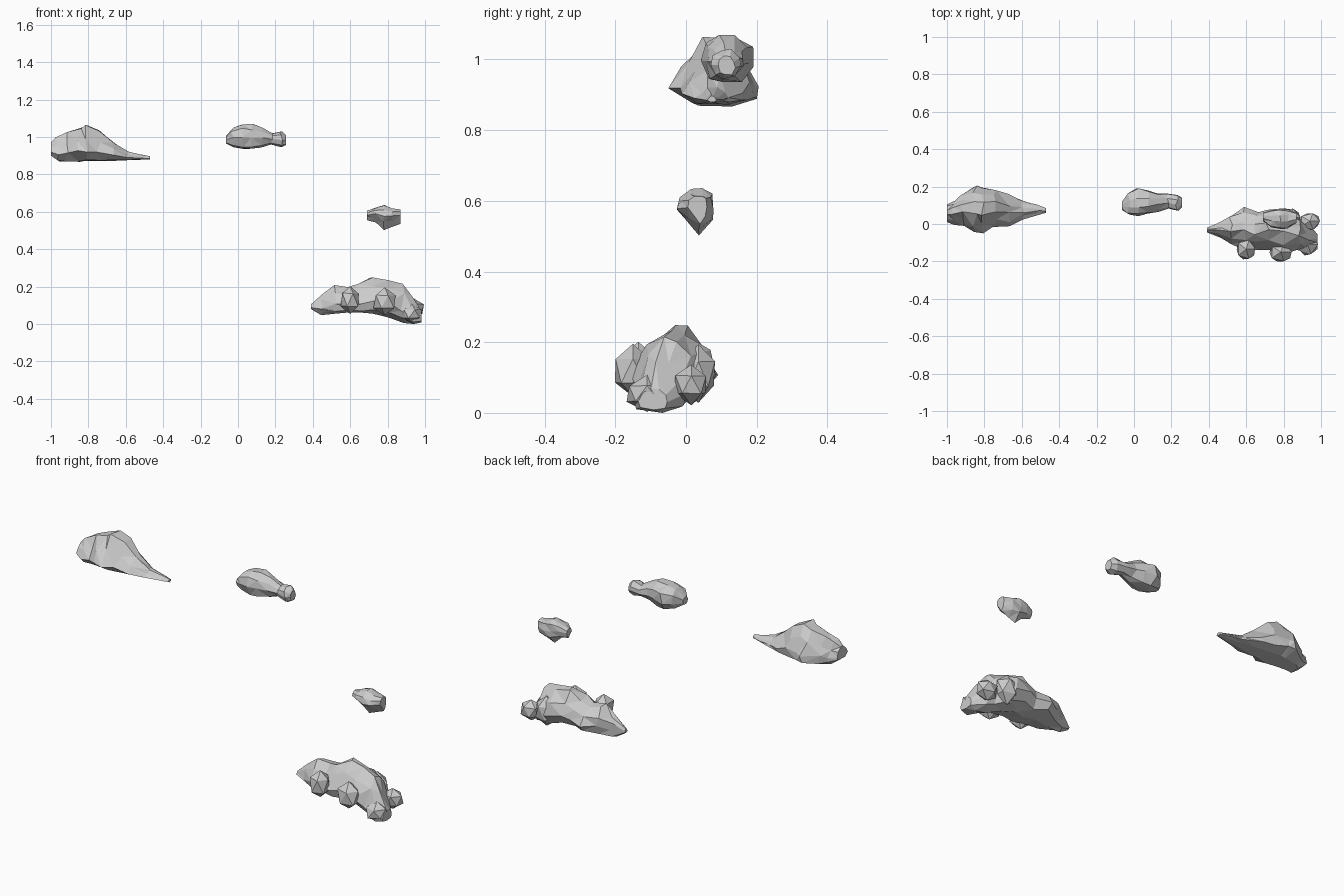
import bpy, bmesh, random
from mathutils import Vector

random.seed(4)


def finish(name, bm):
    bmesh.ops.recalc_face_normals(bm, faces=bm.faces[:])
    mesh = bpy.data.meshes.new(name)
    bm.to_mesh(mesh)
    bm.free()
    ob = bpy.data.objects.new(name, mesh)
    bpy.context.collection.objects.link(ob)
    return ob


def rock(name, stations, section, jitter):
    """Loft a section along x; a station is (x, y_min, y_max, z_min, z_max)."""
    bm = bmesh.new()
    rings = []
    last = len(stations) - 1
    for i, (x, y0, y1, z0, z1) in enumerate(stations):
        ring = []
        for u, v in section:
            jx, ju, jv = (random.uniform(-1, 1) for _ in range(3))
            if i in (0, last):
                jx = 0
            u = min(1, max(0, u + ju * 0.05))
            v = min(1, max(0, v + jv * 0.05))
            ring.append(bm.verts.new((x + jx * jitter, y0 + u * (y1 - y0),
                                      z0 + v * (z1 - z0))))
        rings.append(ring)
    n = len(section)
    for a, b in zip(rings, rings[1:]):
        for k in range(n):
            m = (k + 1) % n
            bm.faces.new((a[k], a[m], b[m], b[k]))
    bm.faces.new(rings[0])
    bm.faces.new(rings[-1])
    bmesh.ops.triangulate(bm, faces=bm.faces[:])
    bmesh.ops.dissolve_limit(bm, angle_limit=0.12, verts=bm.verts[:], edges=bm.edges[:])
    return finish(name, bm)


def lump(center, size):
    bm = bmesh.new()
    bmesh.ops.create_icosphere(bm, subdivisions=1, radius=1)
    for v in bm.verts:
        k = random.uniform(0.92, 1.08)
        v.co = Vector(center) + Vector(c * s * k for c, s in zip(v.co, size))
    return finish("lump", bm)


def fuse(body, lumps):
    for ob in lumps:
        mod = body.modifiers.new("fuse", "BOOLEAN")
        mod.operation = "UNION"
        mod.solver = "EXACT"
        mod.object = ob
        bpy.context.view_layer.objects.active = body
        bpy.ops.object.modifier_apply(modifier=mod.name)
        bpy.data.objects.remove(ob)


# Cross-sections: (across, up) from 0 to 1
peaked = [(0, .3), (.3, 0), (.72, 0), (1, .13), (1, .36), (.87, .66),
          (.68, 1), (.42, 1), (.2, .65)]
round_ = [(0, .5), (.15, .13), (.42, 0), (.75, .05), (1, .38), (.93, .74),
          (.65, 1), (.35, 1), (.1, .8)]
wedge = [(0, .58), (.28, .35), (.6, 0), (.93, .3), (1, .6), (.95, .9),
         (.7, 1), (.36, 1), (.06, .82)]
mound = [(0, .36), (.12, .12), (.5, 0), (.85, .1), (1, .38), (.88, .7),
         (.65, .95), (.45, 1), (.2, .75)]

# Large upper-left rock with a long tapering tail
rock("upper_left_rock", [
    (-1.00, .01, .105, .90, .97), (-.965, -.005, .125, .87, 1.0),
    (-.92, -.01, .155, .87, 1.025), (-.85, -.055, .21, .867, 1.05),
    (-.81, -.05, .195, .867, 1.07), (-.745, -.025, .18, .868, 1.035),
    (-.675, -.02, .16, .872, .97), (-.59, .02, .12, .875, .922),
    (-.52, .045, .105, .878, .905), (-.47, .06, .085, .88, .897)], peaked, .012)

# Middle rock with a narrow neck
rock("middle_rock", [
    (-.065, .075, .12, .965, 1.005), (-.03, .05, .17, .94, 1.05),
    (.02, .04, .195, .932, 1.067), (.075, .055, .178, .93, 1.07),
    (.125, .065, .168, .943, 1.05), (.18, .08, .163, .957, 1.018),
    (.23, .07, .158, .945, 1.03), (.257, .09, .14, .955, 1.01)], round_, .008)

# Small floating rock
rock("small_rock", [
    (.69, .015, .06, .555, .605), (.735, -.02, .075, .54, .62),
    (.78, -.03, .08, .502, .638), (.825, -.025, .08, .515, .618),
    (.868, .005, .06, .535, .613)], wedge, .006)

# Large lower-right rock with side lobes fused on
lower = rock("lower_right_rock", [
    (.39, -.045, -.02, .08, .105), (.455, -.065, .01, .047, .16),
    (.52, -.11, .05, .05, .208), (.59, -.14, .095, .055, .2),
    (.655, -.14, .065, .058, .215), (.715, -.14, .085, .055, .252),
    (.80, -.16, .09, .03, .238), (.88, -.145, .03, .005, .215),
    (.93, -.155, .01, 0, .145), (.98, -.135, -.05, .008, .07)], mound, .012)
fuse(lower, [lump((.60, -.135, .13), (.055, .06, .075)),
             lump((.785, -.15, .12), (.065, .06, .075)),
             lump((.94, .015, .08), (.06, .05, .055)),
             lump((.83, .035, .11), (.07, .055, .08)),
             lump((.93, -.11, .055), (.06, .065, .05))])
